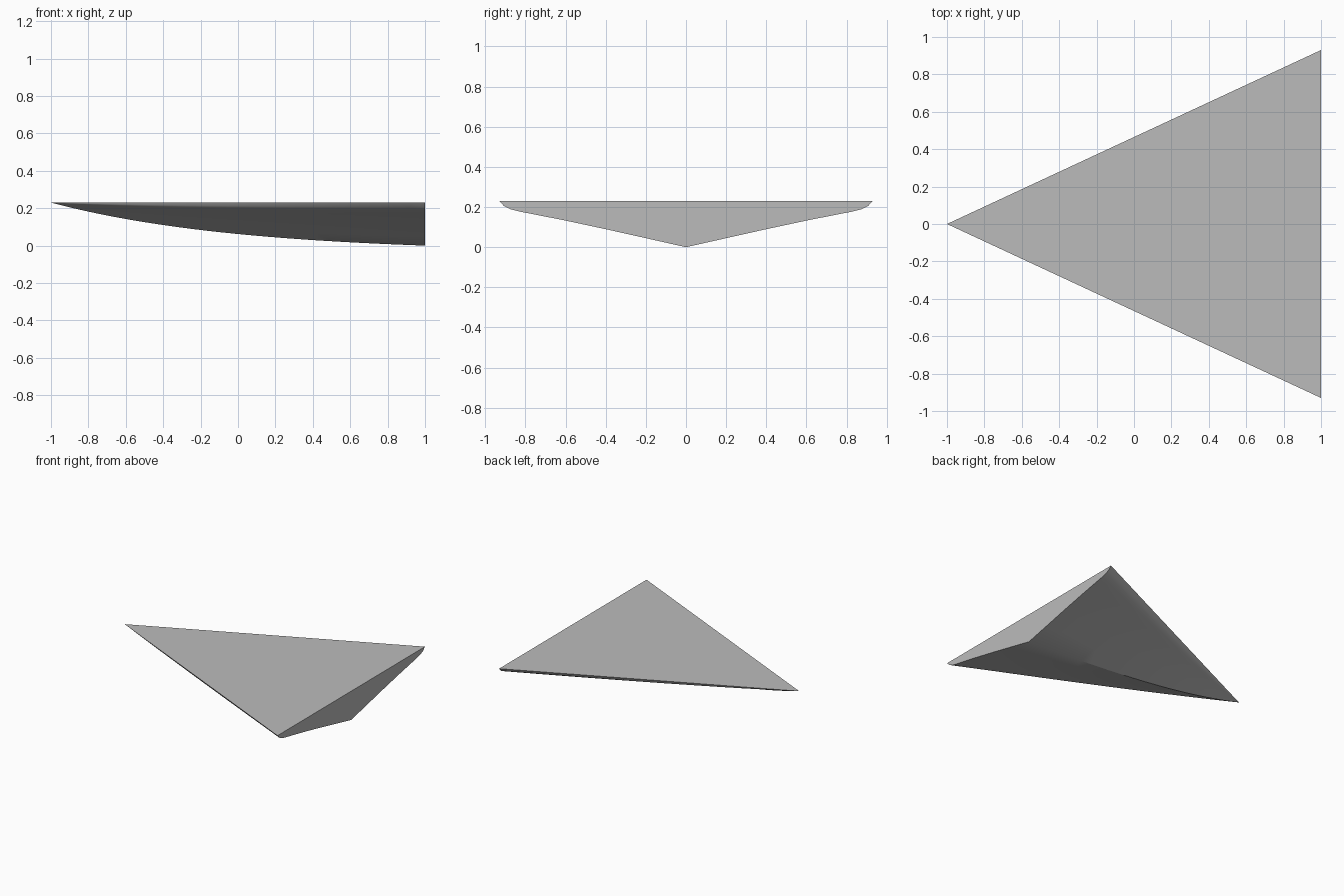
import bpy, bmesh, math

cube = bpy.data.objects.get("Cube")
if cube:
    bpy.data.objects.remove(cube, do_unlink=True)

HALF_BEAM, DEPTH, STATIONS = 0.93, 0.23, 24
# Half cross-section from keel to rim: fraction of beam, fraction of height
HALF = [(0, 0), (0.22, 0.2), (0.43, 0.39), (0.65, 0.58), (0.8, 0.7),
        (0.89, 0.77), (0.94, 0.82), (0.975, 0.89), (1, 1)]
SECTION = [(-y, h) for y, h in HALF[:0:-1]] + HALF


def keel_depth(t):
    """Depth below the deck, growing quickly at the bow and levelling aft."""
    return DEPTH * (1 - math.exp(-2 * t)) / (1 - math.exp(-2))


# One cross-section per station, all meeting in the pointed bow
bm = bmesh.new()
bow = bm.verts.new((-1, 0, DEPTH))
rings = []
for i in range(1, STATIONS + 1):
    t = i / STATIONS
    rings.append([bm.verts.new((2 * t - 1, y * HALF_BEAM * t,
                                DEPTH - keel_depth(t) * (1 - h)))
                  for y, h in SECTION])

# Hull skin
for a, b in zip(rings[0], rings[0][1:]):
    bm.faces.new((bow, a, b))
for front, back in zip(rings, rings[1:]):
    for j in range(len(SECTION) - 1):
        bm.faces.new((front[j], back[j], back[j + 1], front[j + 1]))

# Transom and flat deck
bm.faces.new(rings[-1])
bm.faces.new([bow] + [r[0] for r in rings] + [r[-1] for r in reversed(rings)])
bmesh.ops.recalc_face_normals(bm, faces=bm.faces)

mesh = bpy.data.meshes.new("hull")
bm.to_mesh(mesh)
bm.free()
hull = bpy.data.objects.new("hull", mesh)
bpy.context.collection.objects.link(hull)

# Plain grey
grey = bpy.data.materials.new("grey")
grey.use_nodes = True
colour = (0.5, 0.5, 0.5, 1)
grey.diffuse_color = colour
grey.node_tree.nodes["Principled BSDF"].inputs["Base Color"].default_value = colour
mesh.materials.append(grey)

# Smooth skin with a sharp rim
bpy.ops.object.select_all(action="DESELECT")
hull.select_set(True)
bpy.context.view_layer.objects.active = hull
bpy.ops.object.shade_smooth_by_angle(angle=math.radians(30))
